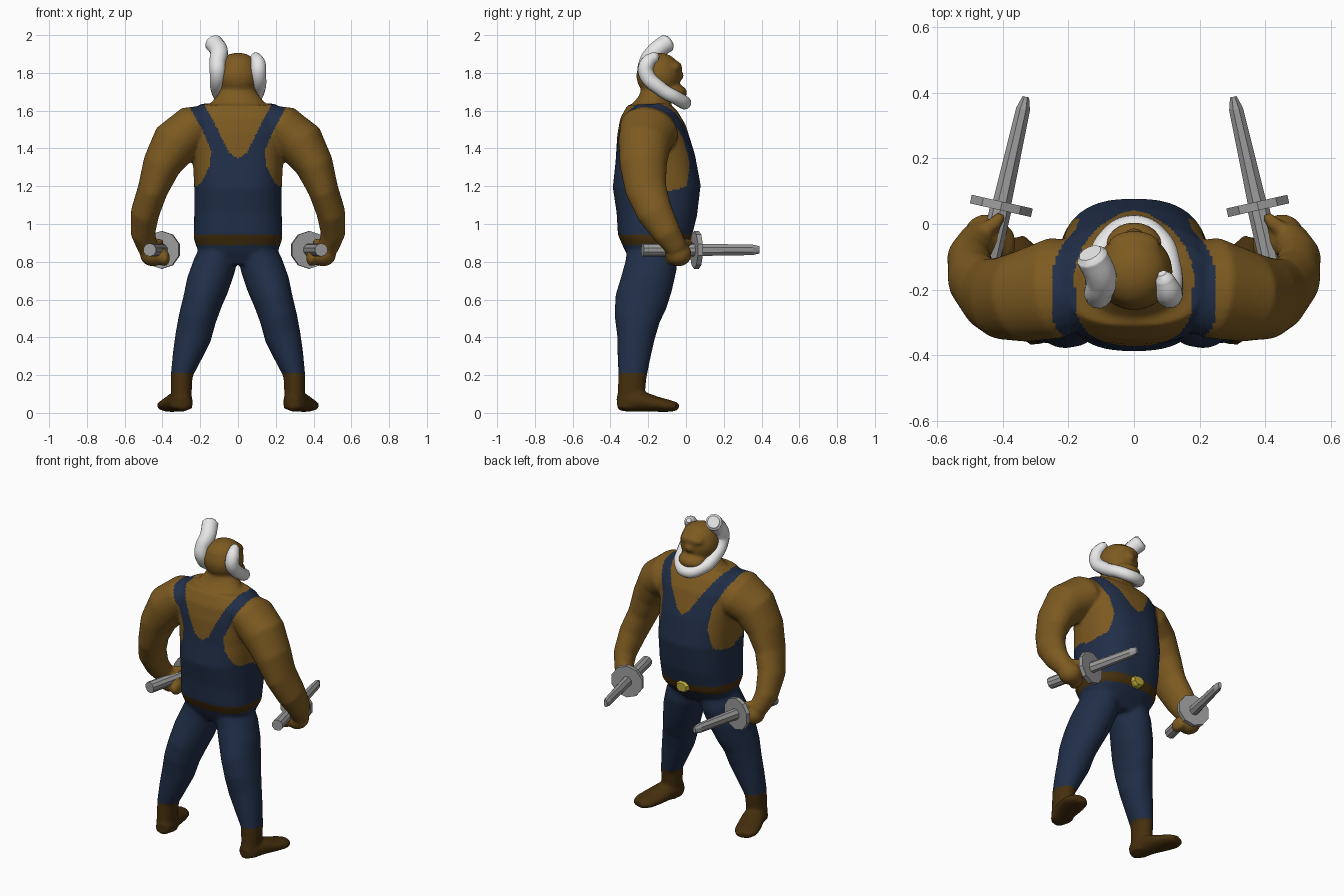
import bpy, bmesh, math
from mathutils import Vector, Matrix

cube = bpy.data.objects.get("Cube")
if cube:
    bpy.data.objects.remove(cube, do_unlink=True)


def material(name, rgb, rough=0.7):
    m = bpy.data.materials.new(name)
    m.use_nodes = True
    m.diffuse_color = (*rgb, 1)
    bsdf = next(n for n in m.node_tree.nodes if n.type == 'BSDF_PRINCIPLED')
    bsdf.inputs["Base Color"].default_value = (*rgb, 1)
    bsdf.inputs["Roughness"].default_value = rough
    return m


SKIN = material("tan skin", (0.205, 0.103, 0.015))
NAVY = material("navy cloth", (0.015, 0.028, 0.065))
LEATHER = material("dark brown leather", (0.06, 0.028, 0.004))
FUR = material("white fur", (0.8, 0.8, 0.8))
STEEL = material("grey steel", (0.33, 0.33, 0.33))
GOLD = material("gold", (0.5, 0.4, 0.04))


def tube(bm, rings, side=1, count=24, power=2.0):
    """Closed loft; each ring is (x, y, z, half width, half depth)."""
    pts = [Vector((r[0] * side, r[1], r[2])) for r in rings]
    loops = []
    for i, r in enumerate(rings):
        t = (pts[min(i + 1, len(pts) - 1)] - pts[max(i - 1, 0)]).normalized()
        u = Vector((1, 0, 0))
        u = (u - t * u.dot(t)).normalized()
        v = t.cross(u)
        loop = []
        for k in range(count):
            a = math.tau * (k + 0.5) / count
            c, s = math.cos(a), math.sin(a)
            c = math.copysign(abs(c) ** (2 / power), c)
            s = math.copysign(abs(s) ** (2 / power), s)
            loop.append(bm.verts.new(pts[i] + u * c * r[3] + v * s * r[4]))
        loops.append(loop)
    for a, b in zip(loops, loops[1:]):
        for k in range(count):
            n = (k + 1) % count
            bm.faces.new((a[k], a[n], b[n], b[k]))
    bm.faces.new(loops[0][::-1])
    bm.faces.new(loops[-1])


def ball(bm, centre, radii):
    bmesh.ops.create_uvsphere(bm, u_segments=24, v_segments=14, radius=1,
                              matrix=Matrix.Translation(centre) @ Matrix.Diagonal((*radii, 1)))


def finish(bm, name, mats):
    bmesh.ops.recalc_face_normals(bm, faces=bm.faces)
    me = bpy.data.meshes.new(name)
    bm.to_mesh(me)
    bm.free()
    for m in mats:
        me.materials.append(m)
    ob = bpy.data.objects.new(name, me)
    bpy.context.collection.objects.link(ob)
    return ob


def bake(ob):
    """Replace an object by its evaluated mesh, smooth shaded."""
    deps = bpy.context.evaluated_depsgraph_get()
    me = bpy.data.meshes.new_from_object(ob.evaluated_get(deps))
    new = bpy.data.objects.new("part", me)
    bpy.context.collection.objects.link(new)
    name = ob.name
    bpy.data.objects.remove(ob, do_unlink=True)
    new.name = name
    me.polygons.foreach_set("use_smooth", [True] * len(me.polygons))
    return new


def lerp(table, z):
    if z <= table[0][0]:
        return table[0][1]
    for (a, va), (b, vb) in zip(table, table[1:]):
        if z <= b:
            return va + (vb - va) * (z - a) / (b - a)
    return table[-1][1]


# Torso, neck and head
bm = bmesh.new()
tube(bm, [(0, -.18, .785, .12, .10), (0, -.18, .84, .205, .14), (0, -.17, .92, .234, .192),
          (0, -.155, 1.05, .232, .213), (0, -.155, 1.2, .232, .233), (0, -.163, 1.35, .24, .211),
          (0, -.183, 1.5, .258, .183), (0, -.197, 1.58, .25, .152), (0, -.2, 1.635, .2, .11)],
     count=40, power=2.6)
tube(bm, [(0, -.19, 1.58, .2, .12), (0, -.17, 1.65, .135, .085), (0, -.155, 1.69, .1, .085),
          (0, -.14, 1.75, .1, .085)])
ball(bm, (0, -.145, 1.785), (.118, .118, .118))
ball(bm, (0, -.145, 1.825), (.106, .108, .082))
ball(bm, (0, -.078, 1.695), (.092, .085, .05))
ball(bm, (0, -.06, 1.83), (.08, .04, .035))
ball(bm, (0, -.045, 1.785), (.035, .035, .03))

for s in (1, -1):
    # Arms with fists and thumbs
    tube(bm, [(.14, -.185, 1.53, .1, .13), (.24, -.195, 1.5, .125, .158), (.335, -.22, 1.425, .128, .14),
              (.405, -.226, 1.31, .102, .125), (.452, -.212, 1.18, .08, .11),
              (.492, -.165, 1.06, .076, .095), (.503, -.1, .95, .065, .075),
              (.48, -.055, .88, .055, .06), (.45, -.04, .84, .05, .055)], s)
    ball(bm, (.45 * s, -.04, .84), (.07, .07, .065))
    ball(bm, (.39 * s, -.06, .82), (.03, .055, .045))
    tube(bm, [(.47, -.03, .9, .025, .025), (.42, .005, .905, .022, .02),
              (.4, .03, .9, .015, .015)], s)
    # Legs
    tube(bm, [(.09, -.18, .88, .1, .13), (.125, -.185, .78, .114, .138), (.16, -.21, .68, .115, .14),
              (.188, -.238, .59, .105, .14), (.215, -.258, .5, .1, .122), (.238, -.265, .4, .096, .1),
              (.27, -.275, .3, .078, .088), (.298, -.283, .2, .058, .076),
              (.3, -.29, .1, .055, .072), (.3, -.295, .02, .06, .072)], s)
    # Feet
    tube(bm, [(.287, -.36, .05, .035, .04), (.297, -.31, .06, .06, .054), (.318, -.23, .06, .068, .054),
              (.344, -.15, .045, .075, .04), (.363, -.09, .037, .073, .032),
              (.375, -.045, .033, .045, .022)], s)

body = finish(bm, "body", [SKIN, NAVY, LEATHER])
mod = body.modifiers.new("fuse", 'REMESH')
mod.mode = 'VOXEL'
mod.voxel_size = 0.009
mod = body.modifiers.new("soften", 'SMOOTH')
mod.factor = 0.5
mod.iterations = 10
body = bake(body)

# Clothing outline: half widths of the neckline and armhole by height
NECK_BACK = [(1.345, 0), (1.38, .05), (1.51, .112), (1.635, .18)]
NECK_FRONT = [(1.38, 0), (1.42, .045), (1.52, .105), (1.635, .18)]
HOLE_BACK = [(1.18, .27), (1.21, .2), (1.31, .148), (1.39, .143), (1.49, .185), (1.61, .25)]
HOLE_FRONT = [(1.15, .27), (1.2, .195), (1.32, .165), (1.45, .175), (1.61, .25)]


def region(c):
    x, y, z = abs(c.x), c.y, c.z
    if z < .21:
        return 2
    if z > .75 and x > .27:
        return 0
    if .89 < z < .945:
        return 2
    if z < 1.15:
        return 1
    front = y > -.17
    inner = lerp(NECK_FRONT if front else NECK_BACK, z)
    outer = lerp(HOLE_FRONT if front else HOLE_BACK, z)
    return 0 if x < inner or x > outer or z > 1.67 else 1


mesh = body.data
mesh.materials.clear()
for m in (SKIN, NAVY, LEATHER):
    mesh.materials.append(m)
for p in mesh.polygons:
    p.material_index = region(p.center)

# Belt buckle
bm = bmesh.new()
tube(bm, [(0, .0, .92, .046, .037), (0, .035, .92, .046, .037), (0, .05, .92, .036, .028)], count=8)
finish(bm, "belt_buckle", [GOLD])

# White beard band: short tuft on one side, tall tuft on the other
path = [(.085, -.15, 1.895, .014), (.092, -.165, 1.885, .028), (.106, -.205, 1.85, .04),
        (.108, -.212, 1.8, .042), (.106, -.13, 1.712, .038), (.078, -.052, 1.668, .036),
        (0, -.008, 1.642, .036), (-.078, -.052, 1.668, .036), (-.106, -.13, 1.712, .038),
        (-.108, -.212, 1.8, .042), (-.108, -.205, 1.855, .044), (-.1, -.165, 1.91, .048),
        (-.128, -.1, 1.958, .049), (-.134, -.088, 1.966, .036)]
curve = bpy.data.curves.new("beard_band", 'CURVE')
curve.dimensions = '3D'
curve.bevel_depth = 1
curve.bevel_resolution = 4
curve.use_fill_caps = True
spline = curve.splines.new('BEZIER')
spline.bezier_points.add(len(path) - 1)
for bp, (x, y, z, r) in zip(spline.bezier_points, path):
    bp.co = (x, y, z)
    bp.radius = r
    bp.handle_left_type = bp.handle_right_type = 'AUTO'
curve.materials.append(FUR)
band = bpy.data.objects.new("beard_band", curve)
bpy.context.collection.objects.link(band)
band = bake(band)
band.data.set_sharp_from_angle(angle=math.radians(60))

# Swords: grip, round guard and blade
for s, name, x0 in ((1, "left_sword", .389), (-1, "right_sword", .416)):
    def along(y, a, b):
        return (x0 - .225 * y, y, .863, a, b)
    bm = bmesh.new()
    tube(bm, [along(-.23, .035, .035), along(.05, .035, .035)], s, 10)
    tube(bm, [along(.042, .1, .1), along(.068, .1, .1)], s, 10)
    tube(bm, [along(.06, .031, .035), along(.35, .023, .03), along(.387, .011, .021)], s, 8)
    finish(bm, name, [STEEL])
